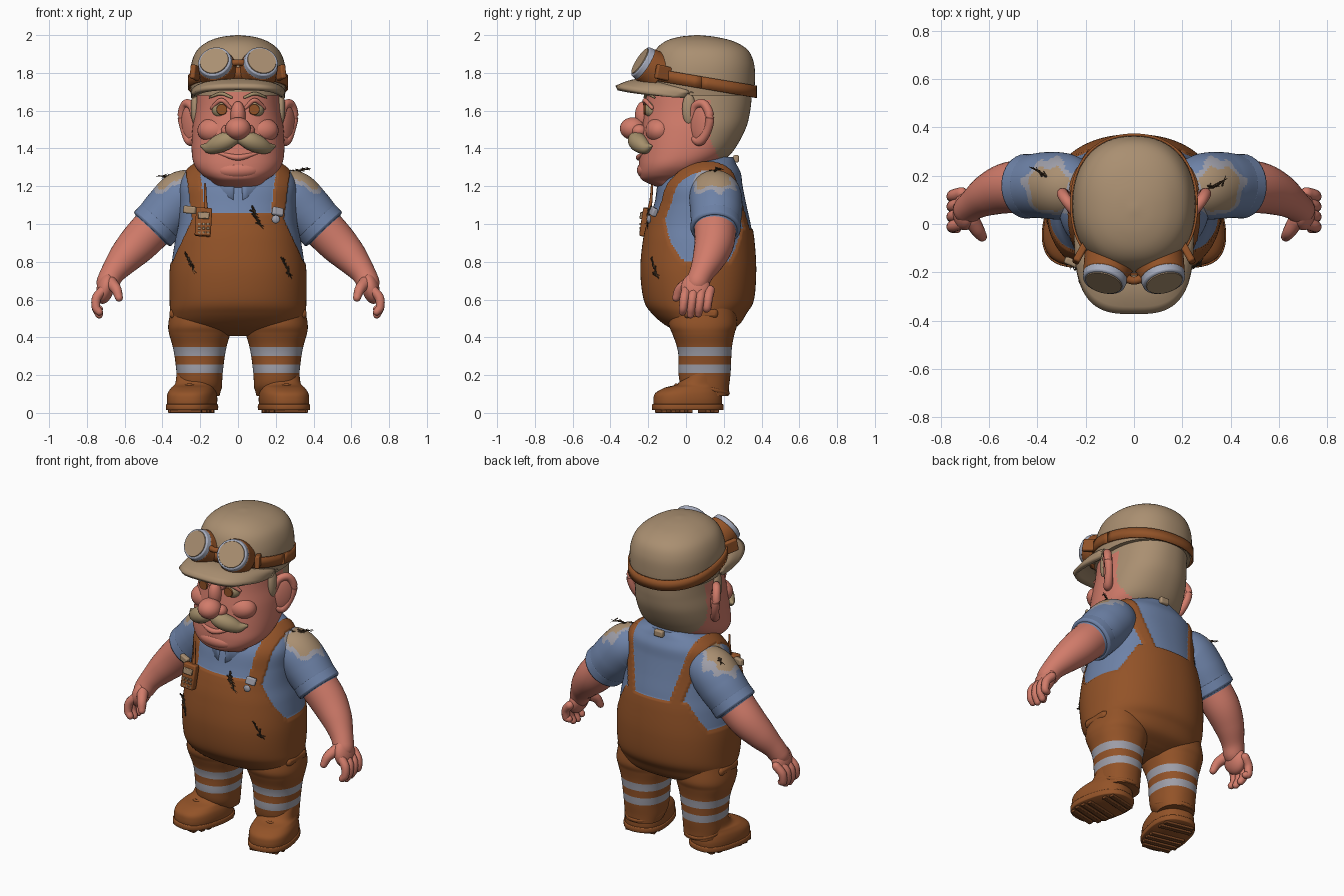
import bpy, bmesh, math, random
from mathutils import Vector, Matrix, Euler

random.seed(4)
cube = bpy.data.objects.get("Cube")
if cube:
    bpy.data.objects.remove(cube)


def material(name, *rgb):
    m = bpy.data.materials.new(name)
    m.use_nodes = True
    m.diffuse_color = (*rgb, 1)
    m.node_tree.nodes["Principled BSDF"].inputs["Base Color"].default_value = (*rgb, 1)
    return m


SKIN = material("skin", .64, .20, .145)
BROWN = material("brown_canvas", .29, .086, .021)
BLUE = material("blue_shirt", .155, .225, .39)
TAN = material("tan_cloth", .40, .275, .165)
GREY = material("light_grey", .34, .34, .39)
METAL = material("goggle_metal", .38, .41, .51)
DARK = material("dark_thread", .053, .032, .017)
HAIR = material("moustache_hair", .38, .28, .15)
SOLE = material("dark_sole", .19, .06, .017)
ID = Matrix.Identity(4)


# ---------- helpers ----------
def make(name, bm, mats, M=ID, rule=None, raise_slot=None, solid=0, bevel=0, angle=50):
    mats = mats if isinstance(mats, list) else [mats]
    if rule:
        for f in bm.faces:
            f.material_index = rule(f.calc_center_median())
    bmesh.ops.recalc_face_normals(bm, faces=bm.faces)
    if raise_slot is not None:  # lift one cloth layer slightly over the other
        bm.normal_update()
        for v in bm.verts:
            if all(f.material_index == raise_slot for f in v.link_faces):
                v.co += v.normal * .007
    bm.transform(M)
    if M.determinant() < 0:
        bmesh.ops.reverse_faces(bm, faces=bm.faces)
    me = bpy.data.meshes.new(name)
    bm.to_mesh(me)
    bm.free()
    for m in mats:
        me.materials.append(m)
    me.shade_smooth()
    me.set_sharp_from_angle(angle=math.radians(angle))
    ob = bpy.data.objects.new(name, me)
    bpy.context.scene.collection.objects.link(ob)
    if solid:
        mod = ob.modifiers.new("thickness", "SOLIDIFY")
        mod.thickness, mod.offset = solid, 0
    if bevel:
        mod = ob.modifiers.new("bevel", "BEVEL")
        mod.width, mod.segments = bevel, 2
    return ob


def smooth(pts, k):
    # Catmull-Rom interpolation of tuples
    P = [Vector(p) for p in pts]
    P = [P[0] * 2 - P[1]] + P + [P[-1] * 2 - P[-2]]
    out = []
    for a, b, c, d in zip(P, P[1:], P[2:], P[3:]):
        for i in range(k):
            t = i / k
            out.append((b * 2 + (c - a) * t + (a * 2 - b * 5 + c * 4 - d) * t * t
                        + (b * 3 - a - c * 3 + d) * t ** 3) / 2)
    return out + [P[-2]]


def bridge(rings, closed=True):
    bm = bmesh.new()
    V = [[bm.verts.new(p) for p in r] for r in rings]
    n = len(V[0])
    for a, b in zip(V, V[1:]):
        for i in range(n if closed else n - 1):
            j = (i + 1) % n
            bm.faces.new((a[i], a[j], b[j], b[i]))
    if closed:
        bm.faces.new(V[0])
        bm.faces.new(V[-1])
    return bm


def power(v, e):
    return math.copysign(abs(v) ** e, v)


def loft(name, rings, mats, n=48, k=6, e=.9, cx=0, **kw):
    # each ring: height, centre y, half width, half depth
    turns = [2 * math.pi * i / n for i in range(n)]
    return make(name, bridge([[(cx + w * power(math.cos(t), e), y + d * power(math.sin(t), e), z)
                               for t in turns] for z, y, w, d in smooth(rings, k)]), mats, **kw)


def tube(name, pts, mats, n=20, k=6, **kw):
    # each point: x, y, z, radius; ends are rounded
    path = [(Vector(p[:3]), max(p[3], .002)) for p in map(tuple, smooth([Vector(q) for q in pts], k))]
    d0, d1 = path[0][0] - path[1][0], path[-1][0] - path[-2][0]
    cap = [math.radians(a) for a in (25, 50, 70, 85)]
    start = [(path[0][0] + d0.normalized() * path[0][1] * math.sin(a), path[0][1] * math.cos(a)) for a in cap]
    end = [(path[-1][0] + d1.normalized() * path[-1][1] * math.sin(a), path[-1][1] * math.cos(a)) for a in cap]
    path = start[::-1] + path + end
    rings = []
    for i, (c, r) in enumerate(path):
        d = path[min(i + 1, len(path) - 1)][0] - path[max(i - 1, 0)][0]
        q = d.to_track_quat("Z", "Y")
        rings.append([c + q @ Vector((r * math.cos(t), r * math.sin(t), 0))
                      for t in [2 * math.pi * j / n for j in range(n)]])
    return make(name, bridge(rings), mats, **kw)


def ball(name, loc, size, mat, rot=(0, 0, 0), **kw):
    bm = bmesh.new()
    bmesh.ops.create_uvsphere(bm, u_segments=28, v_segments=18, radius=1,
                              matrix=Matrix.LocRotScale(Vector(loc), Euler(rot), Vector(size)))
    return make(name, bm, mat, **kw)


def box(name, loc, size, mat, rot=(0, 0, 0), bevel=.008, **kw):
    bm = bmesh.new()
    bmesh.ops.create_cube(bm, size=1, matrix=Matrix.LocRotScale(Vector(loc), Euler(rot), Vector(size)))
    return make(name, bm, mat, bevel=bevel, **kw)


def disc(name, loc, way, r1, r2, depth, mat, n=36, **kw):
    bm = bmesh.new()
    q = Vector(way).to_track_quat("Z", "Y")
    bmesh.ops.create_cone(bm, cap_ends=True, segments=n, radius1=r1, radius2=r2, depth=depth,
                          matrix=Matrix.LocRotScale(Vector(loc), q, None))
    return make(name, bm, mat, **kw)


def tuft(name, loc, way, length):
    bm = bmesh.new()
    for i in range(14):
        d = Vector(way).normalized() + Vector([random.uniform(-.6, .6) for _ in range(3)])
        at = Vector(loc) + Vector(way).normalized() * length * (i / 14 - .5)
        bmesh.ops.create_cone(bm, segments=4, radius1=.0045, radius2=.001, depth=length * .5,
                              matrix=Matrix.LocRotScale(at, d.to_track_quat("Z", "Y"), None))
    make(name, bm, DARK)


# ---------- torso: shirt, bib and straps ----------
def worn(p):
    d = (Vector((abs(p.x), p.y, p.z)) - Vector((.36, .15, 1.25))).length
    d += .012 * math.sin(p.y * 60) + .01 * math.sin(p.x * 75)
    return 1 if d < .1 else 2 if d < .13 else 0


def clothes(p):
    x, front = abs(p.x), p.y < .08
    if p.z < .8:
        return 3
    side = .345 - .45 * (p.z - .8) if front else .31 - .55 * (p.z - .8)
    if p.z < (1.06 if front else .98) and x < side:
        return 3
    strap = .21 + .13 * (p.z - 1.06) if front else .16 + .25 * (p.z - 1)
    if p.z > .95 and abs(x - strap) < .037:
        return 3
    return worn(p)


CLOTH = [BLUE, TAN, GREY, BROWN]
loft("shirt_and_overalls", [(.415, .09, .1, .07), (.435, .09, .22, .12), (.47, .085, .325, .19), (.53, .07, .35, .245),
     (.6, .068, .355, .285), (.75, .065, .355, .3), (.9, .067, .335, .29), (1, .07, .315, .272),
     (1.1, .075, .31, .245), (1.2, .08, .31, .22), (1.27, .1, .28, .19), (1.32, .11, .22, .155),
     (1.355, .13, .13, .12)], CLOTH, n=200, k=12, rule=clothes, raise_slot=3)

# shirt collar, open at the throat with two points
rows = [[], [], []]
for i in range(49):
    t = math.radians(-84 + 348 * i / 48)
    point = max(0, -math.sin(t)) ** 4
    for row, (grow, drop) in enumerate(((0, 0), (.018, .01), (.03, .05 + .065 * point))):
        rows[row].append(((.19 + grow) * math.cos(t), .05 + (.18 + grow) * math.sin(t),
                          1.28 + .068 * math.sin(t) - drop))
make("collar", bridge(rows, False), BLUE, solid=.014)
box("nape_tag", (0, .265, 1.345), (.06, .03, .04), TAN)

# ---------- head ----------
def hairline(p):
    back = p.y > .125 + max(0, 1.45 - p.z) * .5
    return int((back and p.z > 1.34) or (p.z > 1.66 and p.y > 0))


loft("head", [(1.18, .02, .13, .13), (1.225, -.08, .14, .14), (1.26, -.075, .19, .172), (1.31, -.045, .23, .205),
     (1.38, 0, .245, .245), (1.5, .04, .242, .274), (1.6, .06, .228, .28), (1.7, .07, .22, .28)],
     [SKIN, TAN], n=128, k=9, rule=hairline)
ball("chin", (0, -.2, 1.285), (.12, .06, .05), SKIN)
ball("nose_tip", (0, -.28, 1.505), (.068, .07, .06), SKIN)
ball("nose_bridge", (0, -.225, 1.575), (.04, .045, .075), SKIN)
tube("lower_lip", [(-.1, -.225, 1.375, .008), (0, -.25, 1.352, .016), (.1, -.225, 1.375, .008)], SKIN)

# ---------- cap and brim ----------
loft("cap_crown", [(1.68, .075, .247, .284), (1.76, .08, .255, .285), (1.85, .085, .247, .275), (1.92, .083, .217, .245),
     (1.965, .072, .16, .185), (1.99, .06, .09, .1), (2, .06, .01, .01)], TAN, n=64)
rows = [[] for _ in range(7)]
for i in range(49):
    t = math.pi * i / 48
    c, s = math.cos(t), math.sin(t)
    for j, row in enumerate(rows):
        f = j / 6
        inner = Vector((.24 * c, .04 - .23 * s, 1.69 + .065 * s))
        outer = Vector((.235 * power(c, .62), -.01 - .358 * power(s, .62), 1.668 + .052 * s))
        row.append(inner.lerp(outer, f) + Vector((0, 0, .015 * math.sin(math.pi * f))))
make("cap_brim", bridge(rows, False), TAN, solid=.026)

# ---------- goggles ----------
rows = [[], []]
for i in range(65):
    t = 2 * math.pi * i / 64
    x, y = .26 * power(math.cos(t), .9), .081 + .289 * power(math.sin(t), .9)
    for row, h in zip(rows, (-.032, .032)):
        row.append((x, y, 1.763 - .17 * y + h))
make("goggle_strap", bridge(rows, False), BROWN, solid=.01)
tube("goggle_bridge", [(-.05, -.215, 1.85, .02), (0, -.235, 1.855, .016), (.05, -.215, 1.85, .02)], BROWN)

# ---------- mirrored parts ----------
for s, side in ((1, "left_"), (-1, "right_")):
    M = Matrix.Diagonal((s, 1, 1, 1))

    # goggle cups, rims and lenses
    way = Vector((.22, -.82, .52)).normalized()
    at = Vector((.113, -.195, 1.832))
    disc(side + "goggle_cup", at - way * .015, way, .108, .094, .09, BROWN, M=M, bevel=.008)
    disc(side + "goggle_rim", at + way * .04, way, .094, .088, .035, METAL, M=M, bevel=.006)
    disc(side + "goggle_lens", at + way * .058, way, .079, .076, .008, TAN, M=M)
    box(side + "goggle_hinge", (.222, -.12, 1.8), (.03, .09, .075), BROWN, rot=(-.2, 0, .5), M=M)

    # face
    ball(side + "nostril", (.054, -.247, 1.493), (.036, .04, .034), SKIN, M=M)
    ball(side + "cheek", (.12, -.14, 1.495), (.095, .075, .07), SKIN, M=M)
    ball(side + "eye", (.088, -.178, 1.605), (.05, .042, .045), HAIR, M=M)
    disc(side + "iris", (.086, -.2195, 1.606), (.04, -1, 0), .029, .027, .008, BROWN, M=M)
    tube(side + "eyelid", [(.04, -.212, 1.615, .009), (.088, -.218, 1.655, .012), (.14, -.18, 1.615, .009)], SKIN, M=M)
    tube(side + "eyebrow", [(.035, -.218, 1.67, .007), (.09, -.205, 1.69, .009), (.15, -.167, 1.67, .005)], HAIR, M=M)
    tube(side + "moustache", [(0, -.255, 1.455, .026), (.05, -.262, 1.445, .046), (.1, -.245, 1.425, .048),
         (.15, -.215, 1.405, .034), (.19, -.188, 1.412, .01)], HAIR, M=M)
    ball(side + "sideburn", (.228, .015, 1.61), (.022, .035, .085), TAN, M=M)

    # ear: full bowl with a soft rim
    ball(side + "ear_bowl", (.258, .08, 1.535), (.026, .068, .11), SKIN, rot=(-.1, 0, -.6), M=M)
    tube(side + "ear_rim", [(.228, .03, 1.56, .018), (.245, .05, 1.625, .022), (.278, .095, 1.635, .023),
         (.296, .125, 1.575, .024), (.282, .115, 1.5, .023), (.255, .075, 1.44, .026), (.232, .04, 1.45, .018)],
         SKIN, M=M)

    # arm: short sleeve with hem, forearm and hand
    tube(side + "sleeve", [(.22, .14, 1.16, .12), (.29, .155, 1.145, .138), (.36, .16, 1.075, .138),
         (.415, .158, 1.015, .132)], [BLUE, TAN, GREY], n=80, k=16, rule=worn, M=M)
    disc(side + "sleeve_hem", (.433, .157, .995), (.68, -.03, -.73), .132, .134, .07, BLUE, M=M, bevel=.012)
    tube(side + "forearm", [(.42, .155, 1.01, .112), (.52, .15, .905, .106), (.6, .122, .82, .088),
         (.66, .085, .745, .066), (.69, .06, .69, .06)], SKIN, n=32, M=M)
    ball(side + "palm", (.702, .052, .66), (.046, .078, .085), SKIN, rot=(.1, -.25, 0), M=M)
    for i, name in enumerate(("index", "middle", "ring", "little")):
        y, low = -.008 + .042 * i, (.015, 0, .005, .03)[i]
        tube(side + name + "_finger", [(.715, y + .01, .65, .025), (.748, y, .61, .025), (.752, y - .006, .56, .023),
             (.735, y - .01, .52 + low, .02)], SKIN, n=14, M=M)
    tube(side + "thumb", [(.675, .02, .69, .034), (.645, -.03, .655, .028), (.63, -.052, .61, .021)], SKIN, n=14, M=M)

    # trouser leg with reflective stripes, cuff and pocket
    def stripes(p):
        return int(.3 < p.z < .347 or .21 < p.z < .257)
    loft(side + "leg", [(.09, .125, .105, .1), (.14, .102, .117, .126), (.21, .098, .122, .138), (.3, .1, .133, .14),
         (.36, .097, .145, .148), (.42, .092, .162, .165), (.47, .09, .166, .18), (.56, .09, .15, .17)],
         [BROWN, GREY], cx=.203, k=14, rule=stripes, M=M)
    tube(side + "cuff_fold", [(.205 + .106 * math.cos(a), .1 + .118 * math.sin(a), .135 - .03 * math.sin(a), .014)
         for a in [math.pi * j / 6 for j in range(13)]], BROWN, n=12, M=M)
    box(side + "cargo_pocket", (.332, .08, .47), (.045, .15, .11), BROWN, bevel=.02, M=M)
    box(side + "pocket_flap", (.338, .08, .525), (.05, .18, .05), BROWN, bevel=.018, M=M)

    # work boot, toes turned out
    pivot = Vector((.215, .09, 0))
    B = M @ Matrix.Translation(pivot) @ Matrix.Rotation(.22, 4, "Z") @ Matrix.Translation(-pivot)
    loft(side + "boot", [(.03, .005, .122, .18), (.07, .005, .126, .182), (.105, .008, .122, .174), (.133, .03, .11, .146),
         (.155, .07, .1, .115), (.21, .1, .1, .1)], BROWN, e=.8, cx=.225, M=B)
    loft(side + "boot_sole", [(.014, .005, .126, .186), (.02, .005, .13, .19), (.042, .005, .13, .19),
         (.046, .005, .126, .186)], BROWN, e=.8, k=2, cx=.225, M=B)
    for y, w in ((-.14, .17), (-.095, .21), (-.05, .22), (-.005, .21), (.095, .2), (.14, .18)):
        box(side + "boot_tread", (.225, y, .012), (w, .028, .024), SOLE, bevel=.003, M=B)
    tube(side + "boot_lace", [(.16, .0, .125, .008), (.225, -.06, .147, .009), (.29, .0, .125, .008)], BROWN, n=8, M=B)

# ---------- radio, clips and stray threads ----------
box("radio_body", (-.183, -.215, 1.01), (.085, .045, .15), BROWN, rot=(-.15, .06, 0))
box("radio_screen", (-.182, -.234, 1.045), (.06, .02, .035), TAN, rot=(-.15, .06, 0), bevel=.004)
for i in range(9):
    box("radio_key", (-.205 + .023 * (i % 3), -.241, 1.0 - .023 * (i // 3)), (.015, .012, .013), TAN, bevel=.003)
tube("radio_antenna", [(-.17, -.195, 1.07, .012), (-.172, -.185, 1.13, .008), (-.175, -.18, 1.21, .006)], BROWN, n=10)
box("strap_clip", (-.255, -.16, 1.075), (.07, .03, .04), TAN, rot=(0, .1, -.4))
box("strap_buckle", (.21, -.172, 1.065), (.06, .03, .045), GREY, rot=(-.3, .2, .3))
ball("buckle_stud", (.2, -.196, 1.025), (.022, .012, .022), GREY)
for name, loc, way in (("chest", (.1, -.2, 1.03), (.5, -.1, -1)), ("left_hip", (.26, -.165, .76), (.5, .3, -1)),
                       ("right_hip", (-.25, -.175, .79), (.5, -.3, -1)), ("left_shoulder", (.335, .16, 1.285), (1, .5, .2)),
                       ("right_shoulder", (-.375, .205, 1.25), (-1, .6, .1))):
    tuft(name + "_threads", loc, way, .1)
